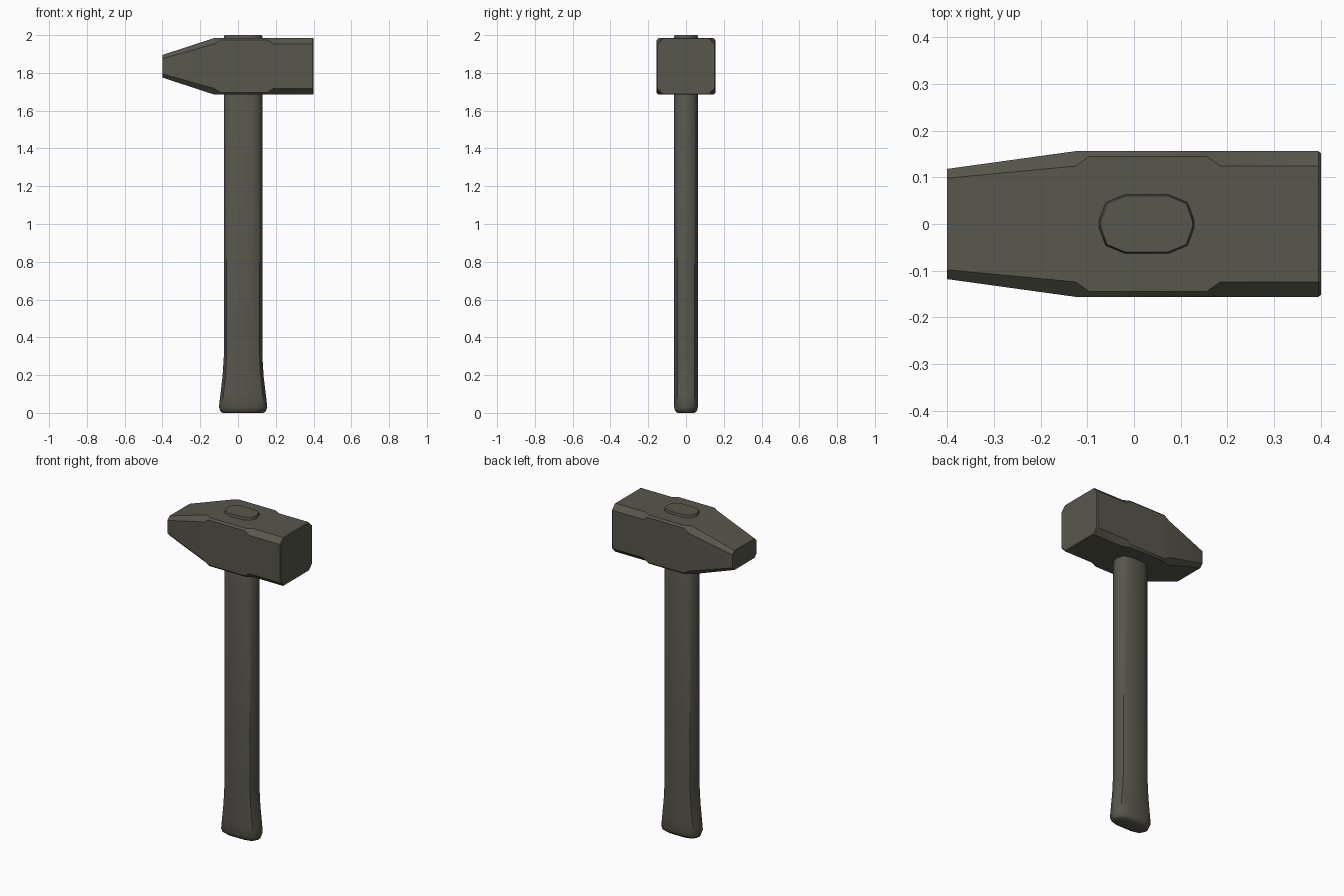
import bpy, bmesh, math

if "Cube" in bpy.data.objects:
    bpy.data.objects.remove(bpy.data.objects["Cube"])

mat = bpy.data.materials.new("dark_olive")
mat.diffuse_color = (0.095, 0.095, 0.07, 1)
mat.use_nodes = True
mat.node_tree.nodes["Principled BSDF"].inputs["Base Color"].default_value = mat.diffuse_color


def loft(name, rings, angle):
    """Skin a list of equal-length point rings and cap both ends."""
    bm = bmesh.new()
    loops = [[bm.verts.new(p) for p in ring] for ring in rings]
    n = len(loops[0])
    for a, b in zip(loops, loops[1:]):
        for i in range(n):
            j = (i + 1) % n
            bm.faces.new((a[i], a[j], b[j], b[i]))
    bm.faces.new(loops[0])
    bm.faces.new(loops[-1])
    bmesh.ops.recalc_face_normals(bm, faces=bm.faces)
    me = bpy.data.meshes.new(name)
    bm.to_mesh(me)
    bm.free()
    ob = bpy.data.objects.new(name, me)
    bpy.context.collection.objects.link(ob)
    me.materials.append(mat)
    bpy.ops.object.select_all(action='DESELECT')
    ob.select_set(True)
    bpy.context.view_layer.objects.active = ob
    bpy.ops.object.shade_smooth_by_angle(angle=math.radians(angle))
    return ob


def handle_ring(z, hx, hy):
    """Stretched rounded section, flat on the front and back."""
    q = [(1, 0.12), (0.86, 0.73), (0.46, 1)]
    pts = q + [(-x, y) for x, y in reversed(q)]
    pts += [(-x, -y) for x, y in pts]
    return [(0.027 + x * hx, y * hy, z) for x, y in pts]


def head_ring(x, hy, hz, c):
    """Rectangle with chamfered corners, centred on the head axis."""
    pts = [(hy, hz - c), (hy - c, hz), (c - hy, hz), (-hy, hz - c)]
    pts += [(-y, -z) for y, z in pts]
    return [(x, y, 1.835 + z) for y, z in pts]


# Handle: bevelled butt, flared grip, straight shaft through the head
handle_profile = [(0, 0.108, 0.045), (0.008, 0.12, 0.056), (0.03, 0.128, 0.063),
                  (0.1, 0.12, 0.063), (0.19, 0.109, 0.063), (0.3, 0.102, 0.063),
                  (1.99, 0.102, 0.063), (2.0, 0.098, 0.06)]
loft("handle", [handle_ring(*p) for p in handle_profile], 45)

# Head: tapered peen, square-cornered eye block, chamfered poll
head_profile = [(-0.4, 0.118, 0.06, 0.02), (-0.125, 0.156, 0.15, 0.032),
                (-0.095, 0.156, 0.15, 0.011), (0.155, 0.156, 0.15, 0.011),
                (0.185, 0.156, 0.15, 0.032), (0.395, 0.156, 0.15, 0.032),
                (0.4, 0.152, 0.146, 0.031)]
loft("hammer_head", [head_ring(*p) for p in head_profile], 30)
